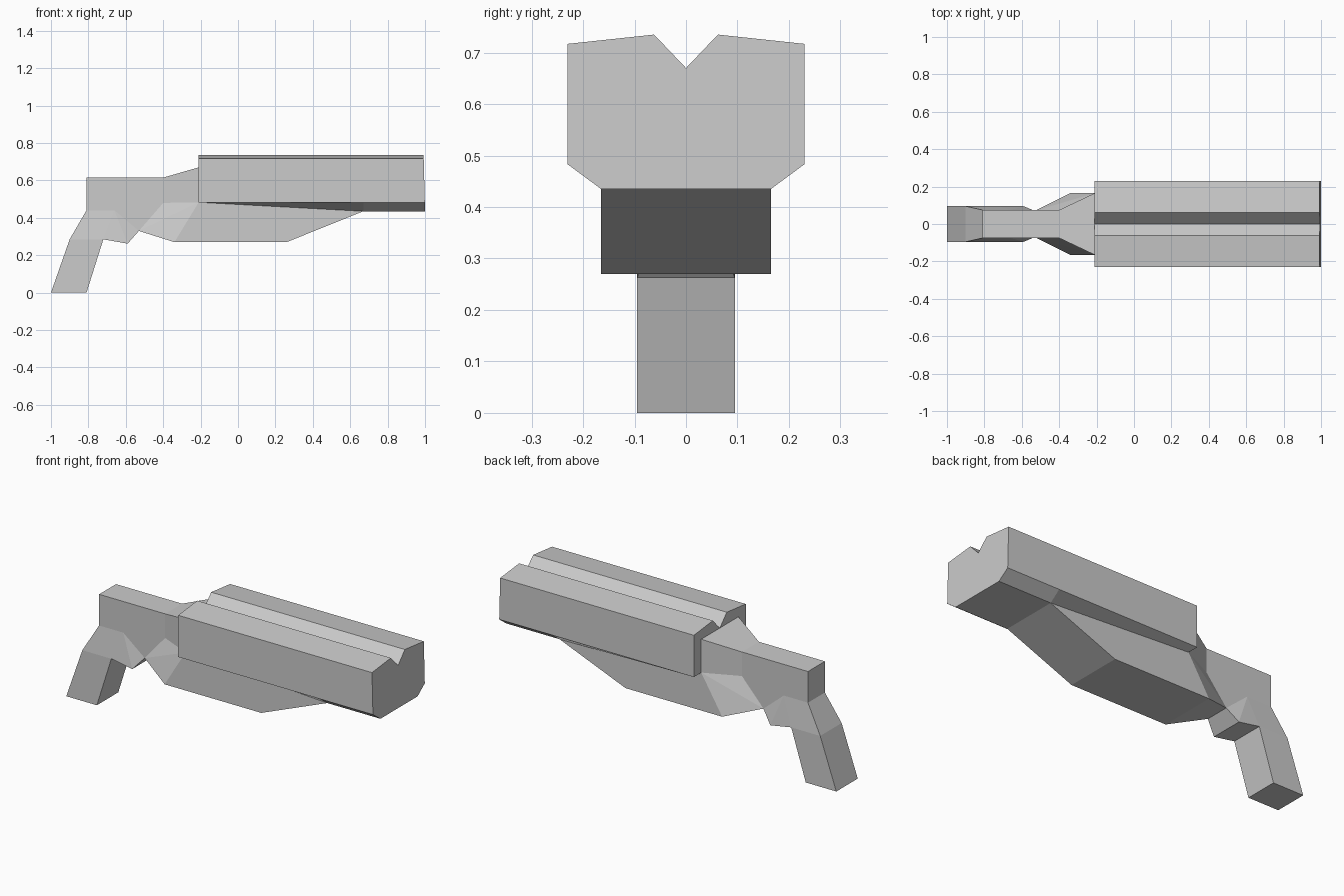
import bpy, bmesh

if "Cube" in bpy.data.objects:
    bpy.data.objects.remove(bpy.data.objects["Cube"])


def finish(name, bm):
    bmesh.ops.recalc_face_normals(bm, faces=bm.faces)
    mesh = bpy.data.meshes.new(name)
    bm.to_mesh(mesh)
    bm.free()
    obj = bpy.data.objects.new(name, mesh)
    bpy.context.collection.objects.link(obj)
    return obj


def mirrored_shell(name, points, outline_count, panels, open_edges):
    """Side panels on both sides of y = 0, joined along the outline."""
    bm = bmesh.new()
    left = [bm.verts.new((x, y, z)) for x, z, y in points]
    right = [bm.verts.new((x, -y, z)) for x, z, y in points]
    for panel in panels:
        bm.faces.new([left[i] for i in panel])
        bm.faces.new([right[i] for i in reversed(panel)])
    for i in range(outline_count):
        j = (i + 1) % outline_count
        if i not in open_edges:
            bm.faces.new((left[j], left[i], right[i], right[j]))
    return finish(name, bm)


def loft(name, sections):
    bm = bmesh.new()
    rings = [[bm.verts.new(p) for p in s] for s in sections]
    n = len(rings[0])
    for a, b in zip(rings, rings[1:]):
        for i in range(n):
            j = (i + 1) % n
            bm.faces.new((a[i], a[j], b[j], b[i]))
    bm.faces.new(rings[0])
    bm.faces.new(rings[-1])
    return finish(name, bm)


# Grip and lower body: x, z, half width (outline first, then inner points)
body_points = [
    (-1.0, 0, .095), (-.81, 0, .095), (-.72, .285, .095), (-.59, .262, .095),
    (-.53, .33, .07), (-.34, .27, .165), (.26, .27, .165), (.67, .435, .165),
    (-.21, .483, .165), (-.21, .67, .165), (-.40, .615, .075),
    (-.81, .615, .075), (-.81, .44, .075), (-.90, .285, .095),
    (-.66, .44, .075), (-.40, .48, .075)]
body_panels = [(0, 1, 2, 13), (13, 2, 14, 12), (2, 3, 14), (3, 4, 14),
               (12, 14, 4, 15, 10, 11), (4, 5, 8), (4, 8, 15),
               (5, 6, 7, 8), (15, 8, 9, 10)]
mirrored_shell("grip_and_body", body_points, 14, body_panels, (7, 8))


# Barrel housing with a V groove and lower chamfers that flatten to the rear
def barrel_section(x, bottom, slant=0):
    half = [(.062, .735), (.23, .717), (.23, .483), (.165, bottom)]
    ring = [(0, .67)] + half + [(-y, z) for y, z in reversed(half)]
    return [(x - slant * (z - bottom), y, z) for y, z in ring]


loft("barrel_housing", [barrel_section(-.21, .483),
                        barrel_section(.67, .435),
                        barrel_section(1.0, .435, .025)])
